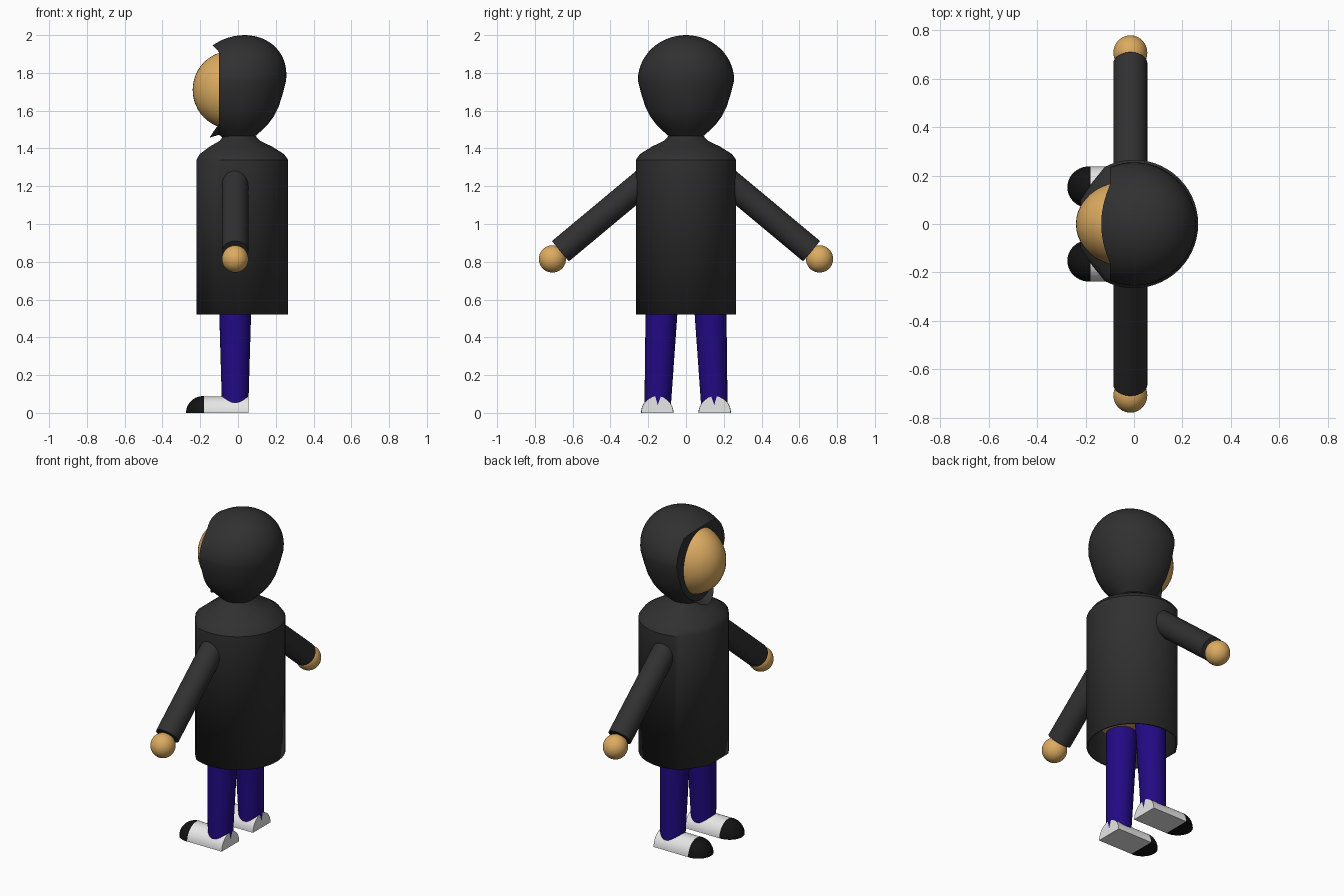
import bpy, bmesh, math
from math import sin, cos, pi
from mathutils import Vector

cube = bpy.data.objects.get("Cube")
if cube:
    bpy.data.objects.remove(cube)


def material(name, rgb):
    m = bpy.data.materials.new(name)
    m.use_nodes = True
    m.diffuse_color = (*rgb, 1)
    node = next(n for n in m.node_tree.nodes if n.type == 'BSDF_PRINCIPLED')
    node.inputs["Base Color"].default_value = (*rgb, 1)
    return m


cloth = material("charcoal cloth", (0.03, 0.03, 0.03))
skin = material("tan skin", (0.72, 0.41, 0.12))
denim = material("indigo trousers", (0.016, 0.003, 0.23))
white = material("white shoe", (0.8, 0.8, 0.8))
black = material("black toe", (0.006, 0.006, 0.006))
made = []


def finish(name, bm, *mats):
    mesh = bpy.data.meshes.new(name)
    bm.to_mesh(mesh)
    bm.free()
    ob = bpy.data.objects.new(name, mesh)
    bpy.context.scene.collection.objects.link(ob)
    for m in mats:
        mesh.materials.append(m)
    made.append(ob)
    return ob


def loft(rings, cap_start=True, cap_end=True):
    """Skin a list of equally long closed point rings."""
    bm = bmesh.new()
    rows = [[bm.verts.new(p) for p in r] for r in rings]
    n = len(rows[0])
    for a, b in zip(rows, rows[1:]):
        for i in range(n):
            j = (i + 1) % n
            bm.faces.new((a[i], a[j], b[j], b[i]))
    if cap_start:
        bm.faces.new(rows[0][::-1])
    if cap_end:
        bm.faces.new(rows[-1])
    bmesh.ops.recalc_face_normals(bm, faces=bm.faces[:])
    return bm


def circle(center, r, axis=(0, 0, 1), n=32):
    q = Vector(axis).to_track_quat('Z', 'Y')
    return [Vector(center) + q @ Vector((r * cos(2 * pi * i / n), r * sin(2 * pi * i / n), 0))
            for i in range(n)]


def tube(name, a, b, ra, rb, mat):
    axis = Vector(b) - Vector(a)
    return finish(name, loft([circle(a, ra, axis), circle(b, rb, axis)]), mat)


def ball(name, center, radii, mat):
    bm = bmesh.new()
    bmesh.ops.create_uvsphere(bm, u_segments=40, v_segments=24, radius=1)
    bmesh.ops.scale(bm, vec=radii, verts=bm.verts[:])
    bmesh.ops.translate(bm, vec=center, verts=bm.verts[:])
    return finish(name, bm, mat)


# Coat: round back, faceted front, sloping shoulders, open hem
R = 0.265
limit = math.acos(-0.12 / R)
half = [(R * cos(limit * i / 18), R * sin(limit * i / 18)) for i in range(19)]
half += [(-0.17, 0.175), (-0.22, 0.1)]
outline = half + [(x, -y) for x, y in half[:0:-1]]
levels = [(0.52, 1), (1.34, 1), (1.37, 0.92), (1.41, 0.68), (1.44, 0.44), (1.475, 0.32)]
coat = finish("coat", loft([[(x * s, y * s, z) for x, y in outline] for z, s in levels],
                           cap_start=False), cloth)
solid = coat.modifiers.new("thickness", 'SOLIDIFY')
solid.thickness = 0.012
solid.offset = -1

# Hood: turned shape leaning back at the crown, sliced at the face
profile = [(0.08, 1.455), (0.12, 1.49), (0.16, 1.53), (0.19, 1.57), (0.215, 1.62),
           (0.237, 1.69)]
profile += [(0.255 * cos(t), 1.76 + 0.24 * sin(t))
            for t in (pi / 2 * i / 14 for i in range(14))] + [(0.002, 2.0)]
lean = lambda z: 0.035 * max(0, (z - 1.77) / 0.23)
bm = loft([circle((lean(z), 0, z), r, n=48) for r, z in profile], cap_start=False)
cut = bmesh.ops.bisect_plane(bm, geom=bm.verts[:] + bm.edges[:] + bm.faces[:],
                             plane_co=(-0.1, 0, 0), plane_no=(1, 0, 0), clear_inner=True)
rim = [g for g in cut["geom_cut"] if isinstance(g, bmesh.types.BMEdge)]
top = max(v.co.z for e in rim for v in e.verts)
brim = [e for e in rim if all(v.co.z > top - 0.06 for v in e.verts)]
chin = [e for e in rim if all(v.co.z < 1.53 for v in e.verts)]
bmesh.ops.edgeloop_fill(bm, edges=rim)
# Brim over the forehead and collar lip under the chin
for edges, reach, drop in ((brim, 0.035, 0.02), (chin, 0.05, 0.015)):
    if not edges:
        continue
    new = bmesh.ops.extrude_edge_only(bm, edges=edges)["geom"]
    verts = [g for g in new if isinstance(g, bmesh.types.BMVert)]
    wide = max(abs(v.co.y) for v in verts) + 0.001
    for v in verts:
        k = 1 - (v.co.y / wide) ** 2
        v.co.x -= reach * k
        v.co.z -= drop * k
finish("hood", bm, cloth)

# Head and torso
ball("head", (-0.04, 0, 1.71), (0.2, 0.175, 0.205), skin)
tube("torso", (0, 0, 0.66), (0, 0, 1.33), 0.19, 0.19, skin)

# Limbs and shoes on both sides
for side, s in (("left", -1), ("right", 1)):
    tube(side + "_sleeve", (-0.015, s * 0.15, 1.285), (-0.015, s * 0.665, 0.856),
         0.07, 0.07, cloth)
    ball(side + "_hand", (-0.015, s * 0.707, 0.815), (0.07, 0.072, 0.072), skin)
    tube(side + "_leg", (-0.015, s * 0.15, 0.04), (-0.015, s * 0.122, 0.72),
         0.07, 0.09, denim)

    stations = [(0.055, 1), (-0.05, 1), (-0.18, 1)]
    stations += [(-0.185 - 0.09 * sin(t), cos(t) + 0.01)
                 for t in (pi / 2 * i / 10 for i in range(11))]
    bm = loft([[(x, s * 0.152 + 0.085 * k * cos(pi * i / 20), 0.088 * k * sin(pi * i / 20))
                for i in range(21)] for x, k in stations])
    for f in bm.faces:
        if len(f.verts) == 4 and f.calc_center_median().x < -0.18:
            f.material_index = 1
    finish(side + "_shoe", bm, white, black)

# Smooth shading with crisp edges
bpy.ops.object.select_all(action='DESELECT')
for ob in made:
    ob.select_set(True)
bpy.context.view_layer.objects.active = made[0]
bpy.ops.object.shade_smooth_by_angle(angle=math.radians(35))
